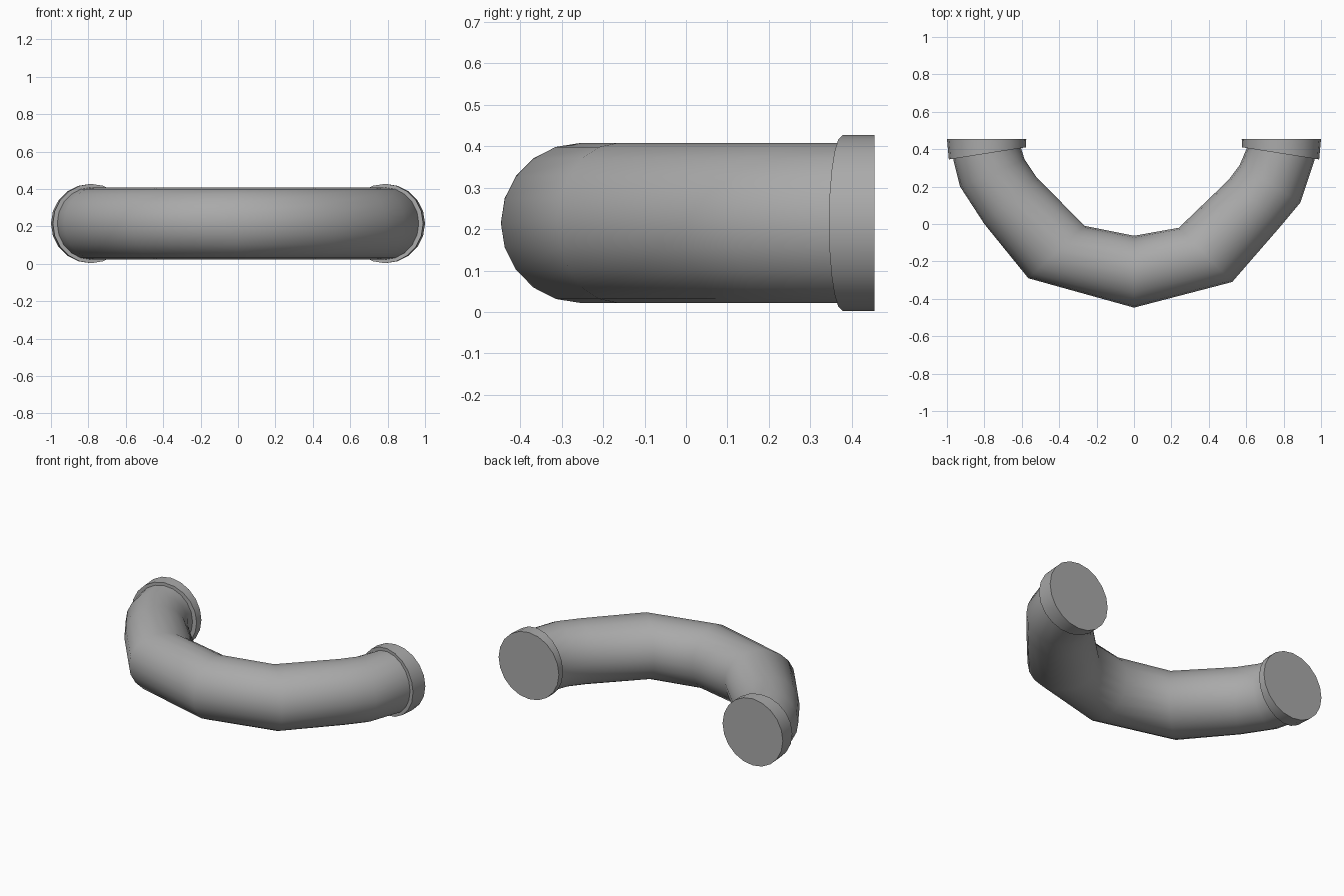
import bpy, bmesh, math
from mathutils import Vector

cube = bpy.data.objects.get("Cube")
if cube:
    bpy.data.objects.remove(cube, do_unlink=True)

SIDES = 20
MID_Z = 0.215

grey = bpy.data.materials.new("pipe grey")
grey.use_nodes = True
colour = (0.4, 0.4, 0.4, 1)
grey.diffuse_color = colour
grey.node_tree.nodes["Principled BSDF"].inputs["Base Color"].default_value = colour


def tube(name, sections, radius):
    """Capped tube through upright rings, each given by its outer and inner (x, y) point."""
    bm = bmesh.new()
    rings = []
    for outer, inner in sections:
        outer, inner = Vector((*outer, MID_Z)), Vector((*inner, MID_Z))
        centre, half = (outer + inner) / 2, (outer - inner) / 2
        ring = []
        for i in range(SIDES):
            a = math.tau * i / SIDES
            ring.append(bm.verts.new(centre + half * math.cos(a)
                                     + Vector((0, 0, radius * math.sin(a)))))
        rings.append(ring)
    for a, b in zip(rings, rings[1:]):
        for i in range(SIDES):
            j = (i + 1) % SIDES
            bm.faces.new((a[i], a[j], b[j], b[i]))
    bm.faces.new(rings[0])
    bm.faces.new(rings[-1])
    bmesh.ops.recalc_face_normals(bm, faces=bm.faces)
    mesh = bpy.data.meshes.new(name)
    bm.to_mesh(mesh)
    bm.free()
    mesh.materials.append(grey)
    obj = bpy.data.objects.new(name, mesh)
    bpy.context.collection.objects.link(obj)
    bpy.ops.object.select_all(action='DESELECT')
    obj.select_set(True)
    bpy.context.view_layer.objects.active = obj
    bpy.ops.object.shade_smooth_by_angle(angle=math.radians(40))
    return obj


# Bent pipe, from the right end round the front to the left end
tube("bent_pipe", [
    ((-0.975, 0.40), (-0.605, 0.43)),
    ((-0.965, 0.34), (-0.605, 0.41)),
    ((-0.93, 0.20), (-0.585, 0.345)),
    ((-0.80, 0.00), (-0.525, 0.255)),
    ((-0.565, -0.29), (-0.265, -0.01)),
    ((0.0, -0.447), (0.0, -0.063)),
    ((0.525, -0.31), (0.24, -0.02)),
    ((0.79, -0.005), (0.505, 0.235)),
    ((0.89, 0.115), (0.565, 0.315)),
    ((0.965, 0.34), (0.605, 0.41)),
    ((0.975, 0.40), (0.605, 0.43)),
], 0.193)

# End collars: flat back, slanted front
for name, s in (("right_collar", -1), ("left_collar", 1)):
    tube(name, [((s * 0.99, 0.345), (s * 0.578, 0.41)),
                ((s * 1.0, 0.455), (s * 0.576, 0.455))], 0.212)
